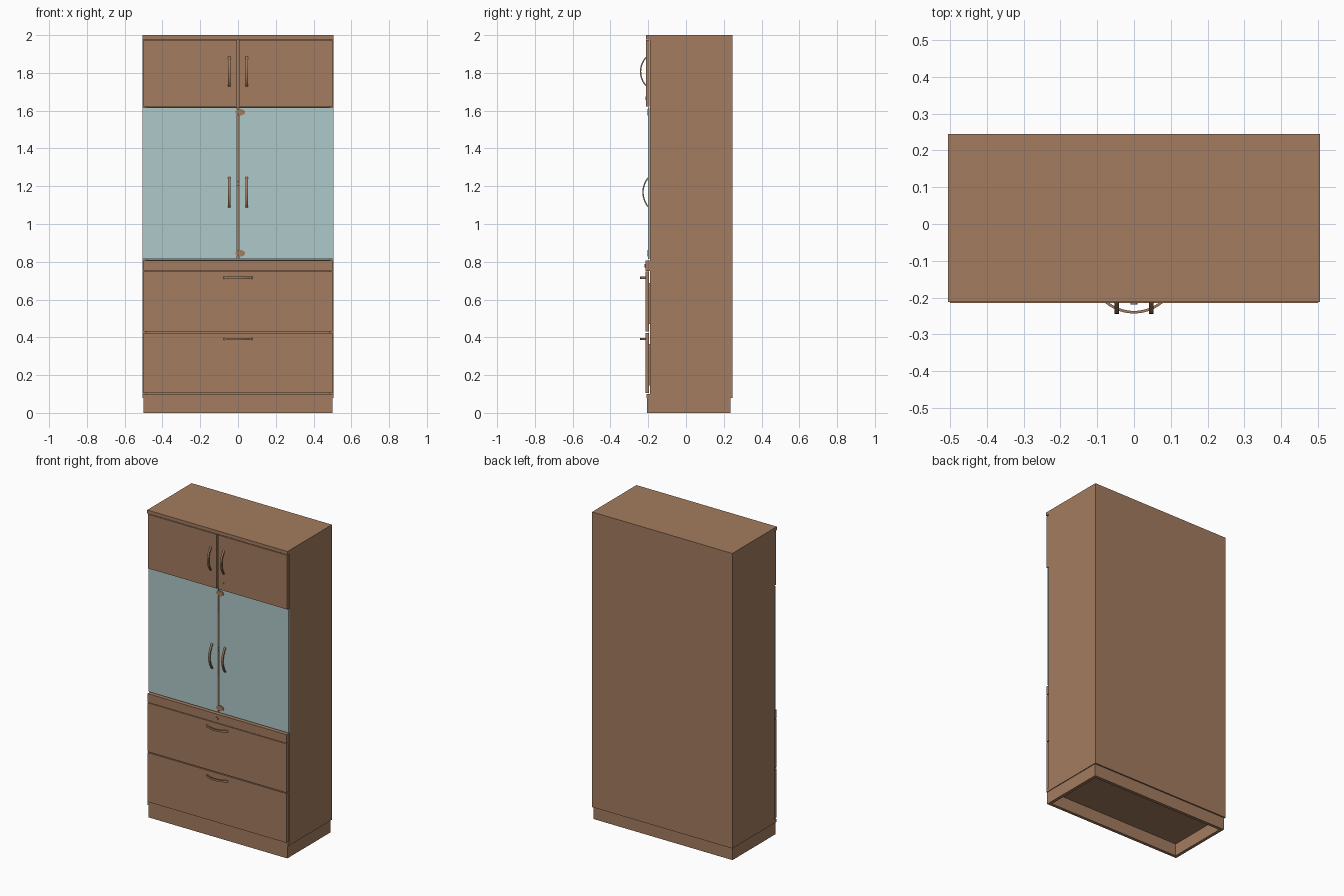
import bpy, bmesh, math

if "Cube" in bpy.data.objects:
    bpy.data.objects.remove(bpy.data.objects["Cube"])


def material(name, rgb):
    m = bpy.data.materials.new(name)
    m.diffuse_color = (*rgb, 1)
    m.use_nodes = True
    m.node_tree.nodes["Principled BSDF"].inputs["Base Color"].default_value = m.diffuse_color
    return m


WOOD = material("brown wood", (0.37, 0.202, 0.115))
GLASS = material("pale teal glass", (0.43, 0.58, 0.58))


def finish(name, bm, mat):
    bmesh.ops.recalc_face_normals(bm, faces=bm.faces)
    me = bpy.data.meshes.new(name)
    bm.to_mesh(me)
    bm.free()
    me.materials.append(mat)
    ob = bpy.data.objects.new(name, me)
    bpy.context.collection.objects.link(ob)
    return ob


def smooth(ob):
    bpy.ops.object.select_all(action='DESELECT')
    ob.select_set(True)
    bpy.context.view_layer.objects.active = ob
    bpy.ops.object.shade_smooth_by_angle(angle=math.radians(35))


def box(name, x, y, z, mat=WOOD):
    bm = bmesh.new()
    bmesh.ops.create_cube(bm, size=1)
    for v in bm.verts:
        v.co = [(a + b) / 2 + c * (b - a) for (a, b), c in zip((x, y, z), v.co)]
    return finish(name, bm, mat)


def disc(name, x, y, z, depth, rx, rz, mat=WOOD):
    """Short cylinder with its axis along y; y is its front face."""
    bm = bmesh.new()
    bmesh.ops.create_cone(bm, cap_ends=True, segments=24, radius1=1, radius2=1, depth=1)
    for v in bm.verts:
        a, b, c = v.co
        v.co = (x + a * rx, y + depth * (0.5 - c), z + b * rz)
    smooth(finish(name, bm, mat))


def handle(name, x, z, y_base, bulge, vertical, half=0.08, width=0.012, thick=0.007):
    """Flat strip bent into a shallow arc that bulges out of the front."""
    r = (half * half + bulge * bulge) / (2 * bulge)
    span = math.asin(half / r)
    n, rings, bm = 20, [], bmesh.new()
    for i in range(n + 1):
        t = -span + 2 * span * i / n
        ring = []
        for rad, w in ((r, -1), (r, 1), (r - thick, 1), (r - thick, -1)):
            along, side = rad * math.sin(t), w * width / 2
            y = y_base - bulge + r - rad * math.cos(t)
            co = (x + side, y, z + along) if vertical else (x + along, y, z + side)
            ring.append(bm.verts.new(co))
        rings.append(ring)
    for a, b in zip(rings, rings[1:]):
        for k in range(4):
            bm.faces.new((a[k], a[(k + 1) % 4], b[(k + 1) % 4], b[k]))
    bm.faces.new(rings[0])
    bm.faces.new(rings[-1])
    smooth(finish(name, bm, WOOD))


W, BACK, FACE, T = 0.505, 0.245, -0.19, 0.02

# Carcass
for s, label in ((-1, "left"), (1, "right")):
    box(label + "_side_panel", sorted((s * W, s * (W - T))), (FACE, BACK), (0.08, 1.978))
IN = (-W + T, W - T)
box("back_panel", IN, (BACK - 0.015, BACK), (0.1, 1.978))
box("top_board", (-W, W), (-0.212, BACK), (1.978, 2.0))
box("bottom_board", (-W, W), (-0.208, BACK), (0.08, 0.1))
for z in (0.80, 1.215, 1.61):
    box("shelf", IN, (FACE + 0.005, BACK - 0.015), (z - 0.01, z + 0.01))

# Hollow plinth
box("plinth_front", (-0.5, 0.5), (-0.207, -0.187), (0, 0.08))
box("plinth_back", (-0.5, 0.5), (0.216, 0.236), (0, 0.08))
for s, label in ((-1, "left"), (1, "right")):
    box("plinth_" + label, sorted((s * 0.5, s * 0.48)), (-0.187, 0.216), (0, 0.08))

# Upper wooden doors and middle glass doors
for s, label in ((-1, "left"), (1, "right")):
    box("upper_door_" + label, sorted((s * 0.006, s * 0.501)), (-0.212, -0.192), (1.622, 1.974))
    box("glass_door_" + label, sorted((s * 0.005, s * 0.505)), (-0.2, -0.194), (0.814, 1.617), GLASS)
    handle("upper_handle_" + label, s * 0.047, 1.807, -0.211, 0.033, True)
    handle("glass_handle_" + label, s * 0.047, 1.168, -0.199, 0.032, True, half=0.083)

# Glass door catches and keyholes
for z in (0.845, 1.592):
    disc("glass_door_catch", 0.012, -0.205, z, 0.012, 0.026, 0.017)
disc("upper_lock", 0.04, -0.215, 1.665, 0.006, 0.009, 0.009)
disc("drawer_lock", 0.0, -0.219, 0.78, 0.006, 0.009, 0.009)

# Lock rail and drawers
box("lock_rail", (-0.5, 0.5), (-0.215, -0.188), (0.752, 0.808))
for z0, z1, label in ((0.104, 0.424, "lower"), (0.430, 0.748, "upper")):
    box(label + "_drawer_front", (-0.5, 0.5), (-0.215, -0.196), (z0, z1))
    box(label + "_drawer_box", (-0.46, 0.46), (-0.196, 0.2), (z0 + 0.04, z1 - 0.06))
    handle(label + "_drawer_handle", 0, z1 - 0.033, -0.213, 0.03, False)
